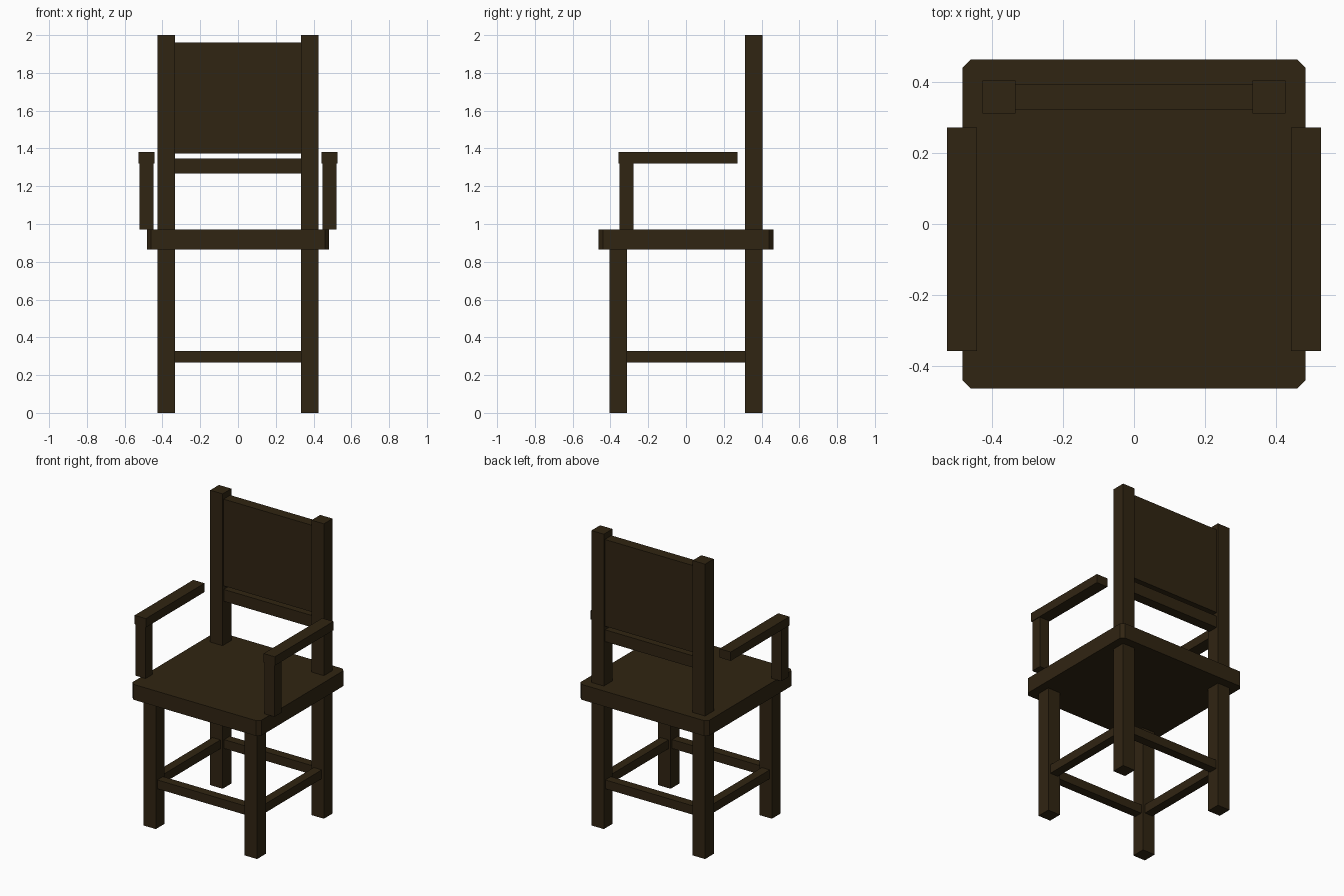
import bpy
import bmesh

cube = bpy.data.objects.get("Cube")
if cube:
    bpy.data.objects.remove(cube, do_unlink=True)

wood = bpy.data.materials.new("dark_brown_wood")
wood.use_nodes = True
colour = (0.030, 0.018, 0.006, 1)
wood.diffuse_color = colour
wood.node_tree.nodes["Principled BSDF"].inputs["Base Color"].default_value = colour


def box(name, xs, ys, zs, chamfer=0):
    """Box spanning the given ranges, with optional chamfered upright edges."""
    bm = bmesh.new()
    bmesh.ops.create_cube(bm, size=1)
    for v in bm.verts:
        v.co = [r[0] + (c + 0.5) * (r[1] - r[0]) for c, r in zip(v.co, (xs, ys, zs))]
    if chamfer:
        upright = [e for e in bm.edges if abs(e.verts[0].co.z - e.verts[1].co.z) > 0.01]
        bmesh.ops.bevel(bm, geom=upright, offset=chamfer, segments=1, affect='EDGES')
    mesh = bpy.data.meshes.new(name)
    bm.to_mesh(mesh)
    bm.free()
    mesh.materials.append(wood)
    obj = bpy.data.objects.new(name, mesh)
    bpy.context.collection.objects.link(obj)
    return obj


def span(centre, width):
    return (centre - width / 2, centre + width / 2)


LEG_X, LEG_Y, LEG_W = 0.38, 0.358, 0.093
IN_X, IN_Y = LEG_X - LEG_W / 2, LEG_Y - LEG_W / 2
SEAT_Z = (0.866, 0.97)
RAIL_Z = (0.267, 0.327)

# Seat
box("seat", (-0.483, 0.483), (-0.463, 0.463), SEAT_Z, chamfer=0.023)

# Legs, side stretchers and arms on both sides
for side, s in (("right", -1), ("left", 1)):
    leg_x = span(s * LEG_X, LEG_W)
    box(f"front_leg_{side}", leg_x, span(-LEG_Y, LEG_W), (0, SEAT_Z[0]))
    box(f"back_post_{side}", leg_x, span(LEG_Y, LEG_W), (0, 2))
    box(f"side_stretcher_{side}", span(s * LEG_X, 0.06), (-IN_Y, IN_Y), RAIL_Z)
    box(f"arm_post_{side}", span(s * 0.484, 0.074), (-0.352, -0.279), (SEAT_Z[1], 1.32))
    box(f"armrest_{side}", span(s * 0.484, 0.084), (-0.357, 0.272), (1.32, 1.38))

# Front and back stretchers
for end, s in (("front", -1), ("back", 1)):
    box(f"{end}_stretcher", (-IN_X, IN_X), span(s * LEG_Y, 0.06), RAIL_Z)

# Backrest
box("back_panel", (-IN_X, IN_X), span(LEG_Y, 0.071), (1.372, 1.96))
box("back_rail", (-IN_X, IN_X), span(LEG_Y, 0.068), (1.267, 1.347))
